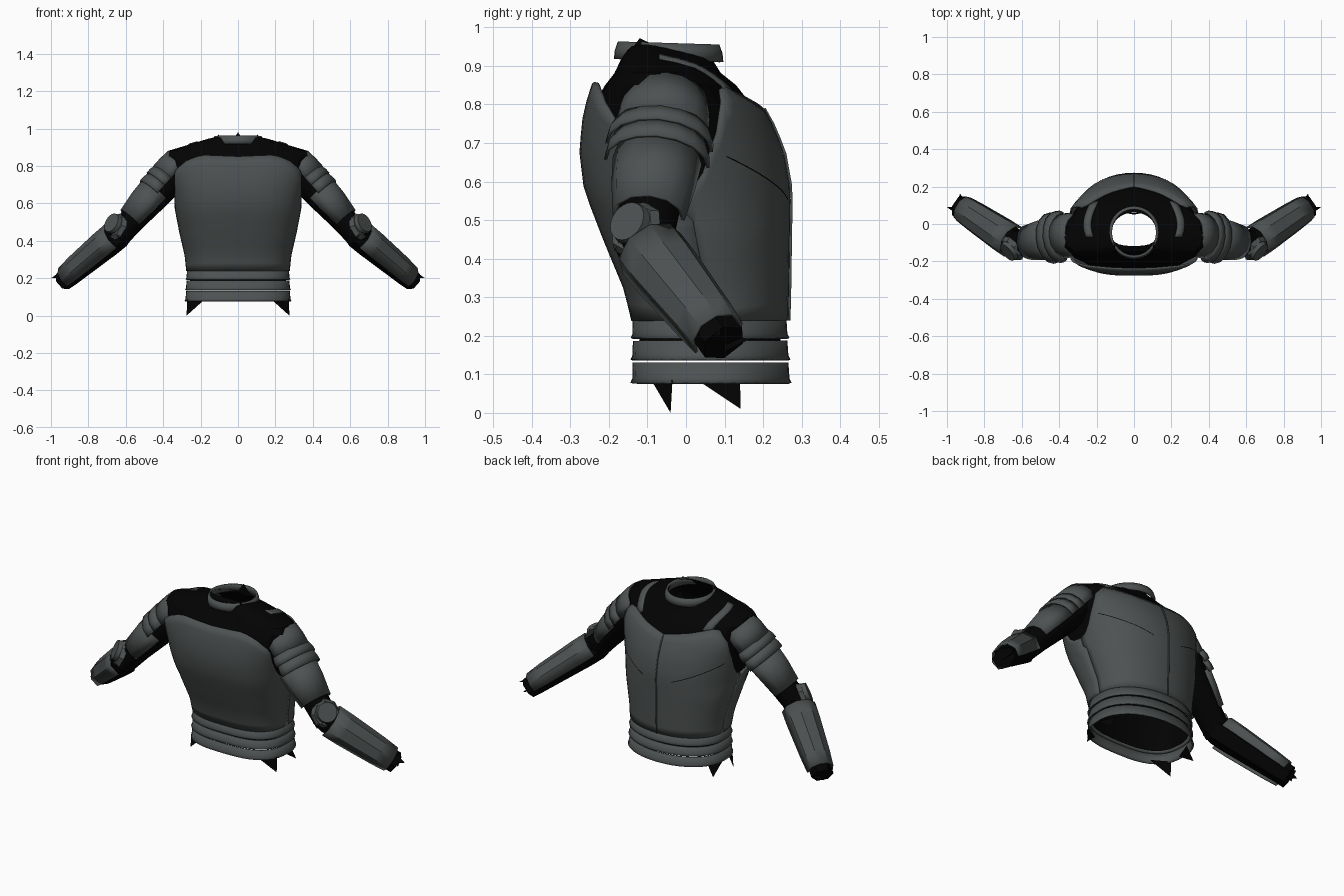
import bpy, bmesh, math
from mathutils import Vector as V
from mathutils.bvhtree import BVHTree

if "Cube" in bpy.data.objects:
    bpy.data.objects.remove(bpy.data.objects["Cube"])


def material(name, color):
    m = bpy.data.materials.new(name)
    m.use_nodes = True
    m.diffuse_color = (*color, 1)
    m.node_tree.nodes["Principled BSDF"].inputs["Base Color"].default_value = (*color, 1)
    return m


PLATE = material("plate grey", (0.075, 0.083, 0.083))
CLOTH = material("undersuit black", (0.0008, 0.0008, 0.0008))


def finish(name, bm, mat, thick=0, angle=35):
    bmesh.ops.recalc_face_normals(bm, faces=bm.faces)
    me = bpy.data.meshes.new(name)
    bm.to_mesh(me)
    bm.free()
    me.materials.append(mat)
    me.shade_smooth()
    me.set_sharp_from_angle(angle=math.radians(angle))
    ob = bpy.data.objects.new(name, me)
    bpy.context.collection.objects.link(ob)
    if thick:
        mod = ob.modifiers.new("thickness", "SOLIDIFY")
        mod.thickness, mod.offset = thick, 0
    return ob


def loft(name, rows, mat, closed=False, thick=0, cap=False, angle=35):
    """Skin a list of point rows."""
    bm = bmesh.new()
    vs = [[bm.verts.new(p) for p in r] for r in rows]
    n = len(rows[0])
    for a, b in zip(vs, vs[1:]):
        for i in range(n if closed else n - 1):
            j = (i + 1) % n
            bm.faces.new((a[i], a[j], b[j], b[i]))
    if cap:
        bm.faces.new(vs[-1])
    return finish(name, bm, mat, thick, angle)


def shard(name, pts, mat):
    bm = bmesh.new()
    bm.faces.new([bm.verts.new(p) for p in pts])
    return finish(name, bm, mat)


def lerp(table, t):
    """Interpolate rows of (key, values...)."""
    if t <= table[0][0]:
        return table[0][1:]
    for a, b in zip(table, table[1:]):
        if t <= b[0]:
            k = (t - a[0]) / (b[0] - a[0])
            return [p + (q - p) * k for p, q in zip(a[1:], b[1:])]
    return table[-1][1:]


# Torso outline: height, half width, front y, back y
BODY = [(.07, .28, -.138, .268), (.24, .272, -.137, .26), (.32, .28, -.156, .262),
        (.45, .31, -.21, .264), (.58, .335, -.26, .266), (.68, .355, -.272, .248),
        (.78, .385, -.262, .205), (.86, .39, -.237, .13)]
FRONT, BACK = 2.8, 2.1


def body(ang, z, grow=0.0, row=None):
    """Torso surface point; angle 0 faces front, pi faces back."""
    w, yf, yb = row or lerp(BODY, z)
    s, c = math.sin(ang), math.cos(ang)
    mid = (yf + yb) / 2 if z < .5 else (yf + yb) / 2 - .02
    e = 2 / (FRONT if c > 0 else BACK)
    depth = (mid - yf if c > 0 else yb - mid) + grow
    x = math.copysign(abs(s) ** e, s) * (w + grow)
    return V((x, mid - math.copysign(abs(c) ** e, c) * depth, z))


def arc(a, b, n):
    return [a + (b - a) * i / n for i in range(n + 1)]


def plate(name, start, edge, power):
    """Torso plate whose top edge height follows the distance from the centre."""
    cols = arc(start, start + math.pi, 28)
    tops = [lerp(edge, abs(math.sin(a)) ** (2 / power))[0] for a in cols]
    rows = [[body(a, .24 + t * (top - .24)) for a, top in zip(cols, tops)] for t in arc(0, 1, 14)]
    loft(name, rows, PLATE, thick=.01)


plate("breastplate", -math.pi / 2,
      [(0, .85), (.5, .858), (.7, .83), (.88, .775), (.94, .68), (1, .57)], FRONT)
plate("backplate", math.pi / 2,
      [(0, .785), (.35, .81), (.7, .848), (.86, .78), (.95, .68), (1, .57)], BACK)

# Spine strip and diagonal seams on the back
loft("spine_strip", [[body(math.pi + d, z, .008) for d in (-.006, .006)] for z in arc(.24, .79, 14)],
     PLATE, thick=.006)
for side, sx in (("left", 1), ("right", -1)):
    seam = [[body(math.pi - sx * a, .52 + .13 * a + h, .007) for h in (0, .004)] for a in arc(.25, 1.1, 10)]
    loft(side + "_back_seam", seam, CLOTH)

# Waist bands
ring = arc(0, 2 * math.pi, 40)[:-1]
for i, (top, bottom) in enumerate(((.243, .193), (.187, .137), (.131, .077))):
    rows = [[body(a, z, g) for a in ring]
            for z, g in ((top, -.003), (bottom + .012, -.002), (bottom, .003))]
    loft("waist_band_%d" % (i + 1), rows, PLATE, closed=True, thick=.007)

# Undersuit torso, shoulders and open neck, lower at the nape
coarse = arc(0, 2 * math.pi, 20)[:-1]
rows = [[body(a, z, -.017) for a in coarse] for z in arc(.14, .8, 10)]
for z, w, yf, yb, tilt in ((.85, .385, -.21, .13, 0), (.882, .37, -.185, .09, 0),
                           (.92, .25, -.165, .075, .08), (.945, .17, -.148, .068, .16),
                           (.96, .12, -.118, .062, .22)):
    pts = [body(a, z, 0, (w, yf, yb)) for a in coarse]
    rows.append([p - V((0, 0, tilt * (p.y + .1))) for p in pts])
suit = loft("undersuit_torso", rows, CLOTH, closed=True, angle=20)
tree = BVHTree.FromPolygons([v.co for v in suit.data.vertices],
                            [tuple(p.vertices) for p in suit.data.polygons])

# Collar
rows = [[V((r * math.sin(a), -.045 - (r + .005) * math.cos(a), z + .004 * math.cos(a))) for a in ring]
        for r, z in ((.132, .914), (.13, .935), (.122, .958))]
loft("collar", rows, PLATE, closed=True, thick=.01)
shard("neck_point_back", [(-.05, .06, .91), (.05, .06, .91), (0, .05, .98)], CLOTH)


def limb(name, a, b, stations, mat, span=math.pi, n=12, sx=1, thick=0, cap=False, turn=0, angle=35):
    """Tube or open shell along a-b; stations hold distance, outward radius, depth radius."""
    d = (b - a).normalized()
    out = V((1, 0, 1))
    out = (out - d * out.dot(d)).normalized()
    fwd = out.cross(d)
    if fwd.y > 0:
        fwd.negate()
    full = span >= math.pi
    angs = arc(-span + turn, span + turn, n)
    angs = angs[:-1] if full else angs
    rows = []
    for t, ro, rf in stations:
        pts = [a + d * t + out * ro * math.cos(k) + fwd * rf * math.sin(k) for k in angs]
        rows.append([V((p.x * sx, p.y, p.z)) for p in pts])
    return loft(name, rows, mat, closed=full, thick=thick, cap=cap, angle=angle)


S, E, W = V((.36, -.062, .74)), V((.63, -.108, .44)), V((.935, .095, .185))
UP, LOW = (E - S).length, (W - E).length

for side, sx in (("left", 1), ("right", -1)):
    p = side + "_"

    def at(x, y, z):
        return V((x * sx, y, z))

    # Sleeve
    limb(p + "upper_sleeve", S, E, [(-.09, .07, .09), (0, .09, .105), (.14, .083, .09),
         (.3, .07, .078), (UP + .03, .066, .072)], CLOTH, sx=sx)
    limb(p + "lower_sleeve", E, W, [(-.04, .06, .065), (.02, .074, .078), (.1, .073, .076),
         (LOW - .05, .058, .06), (LOW + .005, .053, .064)], CLOTH, n=6, sx=sx, cap=True)
    # Overlapping shoulder bands
    for i, (t0, t1, r, f) in enumerate(((-.1, .02, .1, .105), (.015, .068, .102, .125),
                                        (.063, .125, .1, .122))):
        limb(p + "shoulder_band_%d" % (i + 1), S, E,
             [(t0, r, f), ((t0 + t1) / 2, r + .006, f + .01), (t1, r + .006, f + .012)],
             PLATE, span=1.6, n=8, sx=sx, thick=.008, angle=28)
    # Arm plates
    limb(p + "upper_arm_plate", S, E, [(.11, .098, .112), (.2, .094, .105), (.31, .078, .09)],
         PLATE, span=1.9, n=7, sx=sx, thick=.009, turn=.25)
    limb(p + "forearm_plate", E, W, [(.035, .086, .09), (.12, .085, .089),
         (LOW - .12, .075, .078), (LOW - .03, .066, .071)],
         PLATE, span=2.1, n=6, sx=sx, thick=.008, angle=30)
    # Elbow guard: octagonal base with round disc
    face = at(.72, -.58, .4).normalized()
    turn = face.to_track_quat("Z", "Y").to_matrix().to_4x4()
    for part, c, r1, r2, depth, n in (("elbow_base", (.655, -.135, .478), .08, .066, .024, 8),
                                      ("elbow_disc", (.67, -.147, .493), .057, .053, .022, 24)):
        bm = bmesh.new()
        bmesh.ops.create_cone(bm, cap_ends=True, segments=n, radius1=r1, radius2=r2, depth=depth)
        bm.transform(turn)
        bmesh.ops.translate(bm, verts=bm.verts, vec=at(*c))
        finish(p + part, bm, PLATE)
    # Cloth points at the cuff, hem and neck
    shard(p + "cuff_point_outer", [at(.93, .04, .2), at(.95, .09, .235), at(1, .09, .2)], CLOTH)
    shard(p + "cuff_point_back", [at(.89, .1, .21), at(.95, .1, .16), at(.93, .163, .19)], CLOTH)
    shard(p + "hem_point_front", [at(.18, -.09, .085), at(.272, -.035, .085), at(.275, -.04, 0)], CLOTH)
    shard(p + "hem_point_back", [at(.27, .03, .085), at(.23, .14, .085), at(.272, .142, .01)], CLOTH)
    shard(p + "neck_point", [at(.13, -.185, .885), at(.15, -.01, .92), at(.1, -.12, .972)], CLOTH)
    # Shoulder strap draped over the undersuit
    rows = []
    for t in arc(0, 1, 8):
        x, y = .19 + .04 * math.sin(t * 2.4), .12 - .19 * t
        row = [at(x + d, y, 2) for d in (0, .02, .04)]
        hits = [tree.ray_cast(q, V((0, 0, -1)))[0] for q in row]
        rows.append([h + V((0, 0, .004)) for h in hits if h])
    loft(p + "shoulder_strap", [r for r in rows if len(r) == 3], PLATE, thick=.005)
